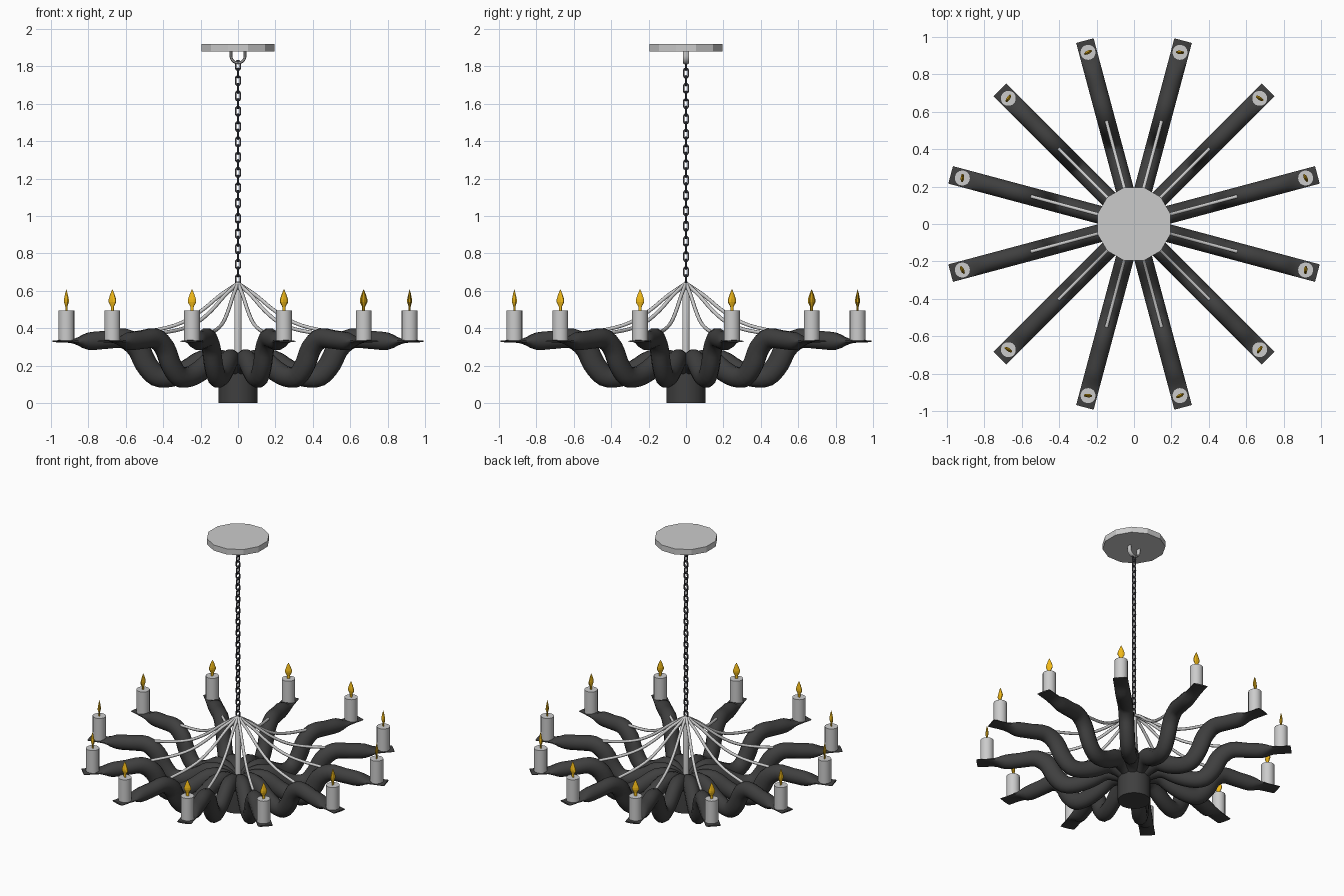
import bpy, bmesh, math
from mathutils import Vector, Matrix

if "Cube" in bpy.data.objects:
    bpy.data.objects.remove(bpy.data.objects["Cube"])


def material(name, rgb):
    m = bpy.data.materials.new(name)
    m.diffuse_color = (*rgb, 1)
    m.use_nodes = True
    m.node_tree.nodes["Principled BSDF"].inputs["Base Color"].default_value = m.diffuse_color
    return m


IRON = material("dark_iron", (0.05, 0.05, 0.05))
CHAIN = material("chain_iron", (0.05, 0.05, 0.06))
FLAME = material("flame_orange", (0.9, 0.5, 0.01))


def add(name, mesh, matrix=None, smooth=None):
    ob = bpy.data.objects.new(name, mesh)
    bpy.context.collection.objects.link(ob)
    if matrix:
        ob.matrix_world = matrix
    if smooth:
        bpy.ops.object.select_all(action='DESELECT')
        ob.select_set(True)
        bpy.context.view_layer.objects.active = ob
        bpy.ops.object.shade_smooth_by_angle(angle=math.radians(smooth))
    return ob


def skin(name, rings, mat=None, closed=False):
    """Mesh from a list of equal-length point rings, capped unless closed."""
    bm = bmesh.new()
    vs = [[bm.verts.new(p) for p in ring] for ring in rings]
    n = len(vs[0])
    pairs = list(zip(vs, vs[1:])) + ([(vs[-1], vs[0])] if closed else [])
    for a, b in pairs:
        for i in range(n):
            j = (i + 1) % n
            bm.faces.new((a[i], a[j], b[j], b[i]))
    if not closed:
        bm.faces.new(vs[0])
        bm.faces.new(vs[-1])
    bmesh.ops.recalc_face_normals(bm, faces=bm.faces[:])
    me = bpy.data.meshes.new(name)
    bm.to_mesh(me)
    bm.free()
    if mat:
        me.materials.append(mat)
    return me


def spline(pts, steps):
    """Catmull-Rom through tuples of any size."""
    ps = [Vector(p) for p in pts]
    ps = [2 * ps[0] - ps[1]] + ps + [2 * ps[-1] - ps[-2]]
    out = []
    for a, b, c, d in zip(ps, ps[1:], ps[2:], ps[3:]):
        for k in range(steps):
            t = k / steps
            out.append(0.5 * (2 * b + (c - a) * t + (2 * a - 5 * b + 4 * c - d) * t * t
                              + (3 * b - a - 3 * c + d) * t ** 3))
    return out + [ps[-2]]


def sweep(name, path, sides, mat=None, closed=False):
    """Sweep an ellipse along (x, z, half thickness, half width) in the XZ plane."""
    rings, n = [], len(path)
    for i, p in enumerate(path):
        a = path[(i - 1) % n] if closed else path[max(i - 1, 0)]
        b = path[(i + 1) % n] if closed else path[min(i + 1, n - 1)]
        t = Vector((b[0] - a[0], b[1] - a[1])).normalized()
        ring = []
        for k in range(sides):
            w = 2 * math.pi * (k + 0.5) / sides
            u, v = math.cos(w) * p[2], math.sin(w) * p[3]
            ring.append((p[0] - t.y * u, v, p[1] + t.x * u))
        rings.append(ring)
    return skin(name, rings, mat, closed)


def lathe(name, profile, sides, mat=None, flat=1.0):
    return skin(name, [[(r * flat * math.cos(2 * math.pi * (k + 0.5) / sides),
                         r * math.sin(2 * math.pi * (k + 0.5) / sides), z)
                        for k in range(sides)] for r, z in profile], mat)


# Ceiling plate, hub and central rod
add("ceiling_plate", lathe("ceiling_plate", [(0.203, 1.88), (0.203, 1.92)], 12))
add("hub", lathe("hub", [(0.105, 0), (0.105, 0.16)], 24, IRON), smooth=30)
add("central_rod", lathe("central_rod", [(0.02, 0.14), (0.02, 0.62), (0.008, 0.65)], 12), smooth=30)

# U-shaped hook under the ceiling plate
hook = [(0.038, 1.89, 0.008, 0.018)]
hook += [(0.038 * math.cos(a), 1.856 - 0.038 * math.sin(a), 0.008, 0.018)
         for a in [math.pi * k / 12 for k in range(13)]]
hook += [(-0.038, 1.89, 0.008, 0.018)]
add("ceiling_hook", sweep("ceiling_hook", hook, 8), smooth=40)

# Chain of alternating oval links
oval = []
for k in range(16):
    a = 2 * math.pi * k / 16
    oval.append((0.0125 * math.cos(a),
                 0.016 * math.sin(a) + math.copysign(0.009, math.sin(a + 0.01)), 0.0052, 0.0052))
link = sweep("chain_link", oval, 8, CHAIN, closed=True)
LINKS = 29
for i in range(LINKS):
    z = 0.66 + i * (1.805 - 0.66) / (LINKS - 1)
    add(f"chain_link_{i}", link, Matrix.Translation((0, 0, z)) @
        Matrix.Rotation(math.pi / 2 * (i % 2), 4, 'Z'), smooth=60)

# Shared meshes for one spoke: arm, support rod, candle, flame
arm = sweep("arm", spline([
    (0.02, 0.16, 0.05, 0.05), (0.10, 0.215, 0.06, 0.05), (0.19, 0.225, 0.06, 0.05),
    (0.28, 0.175, 0.058, 0.05), (0.37, 0.14, 0.055, 0.05), (0.45, 0.145, 0.058, 0.05),
    (0.51, 0.21, 0.06, 0.05), (0.555, 0.295, 0.06, 0.05), (0.63, 0.345, 0.055, 0.05),
    (0.73, 0.338, 0.05, 0.05), (0.83, 0.33, 0.047, 0.05), (0.91, 0.33, 0.012, 0.05),
    (1.015, 0.33, 0.005, 0.05)], 3), 12, IRON)
rod = sweep("support_rod", spline([
    (0.0, 0.64, 0.01, 0.01), (0.10, 0.575, 0.01, 0.01), (0.20, 0.495, 0.01, 0.01),
    (0.31, 0.43, 0.01, 0.01), (0.43, 0.395, 0.01, 0.01), (0.57, 0.375, 0.01, 0.01)], 3), 8)
candle = lathe("candle", [(0.043, 0.33), (0.043, 0.495)], 16)
flame = lathe("flame", [(0.009, 0.49), (0.01, 0.515), (0.024, 0.54), (0.024, 0.553),
                        (0.012, 0.585), (0.001, 0.607)], 8, FLAME, flat=0.4)

for i in range(12):
    spin = Matrix.Rotation(math.radians(15 + 30 * i), 4, 'Z')
    seat = spin @ Matrix.Translation((0.95, 0, 0))
    add(f"arm_{i}", arm, spin, smooth=50)
    add(f"support_rod_{i}", rod, spin, smooth=50)
    add(f"candle_{i}", candle, seat, smooth=30)
    add(f"flame_{i}", flame, seat @ Matrix.Rotation(0.2, 4, 'Z'))
